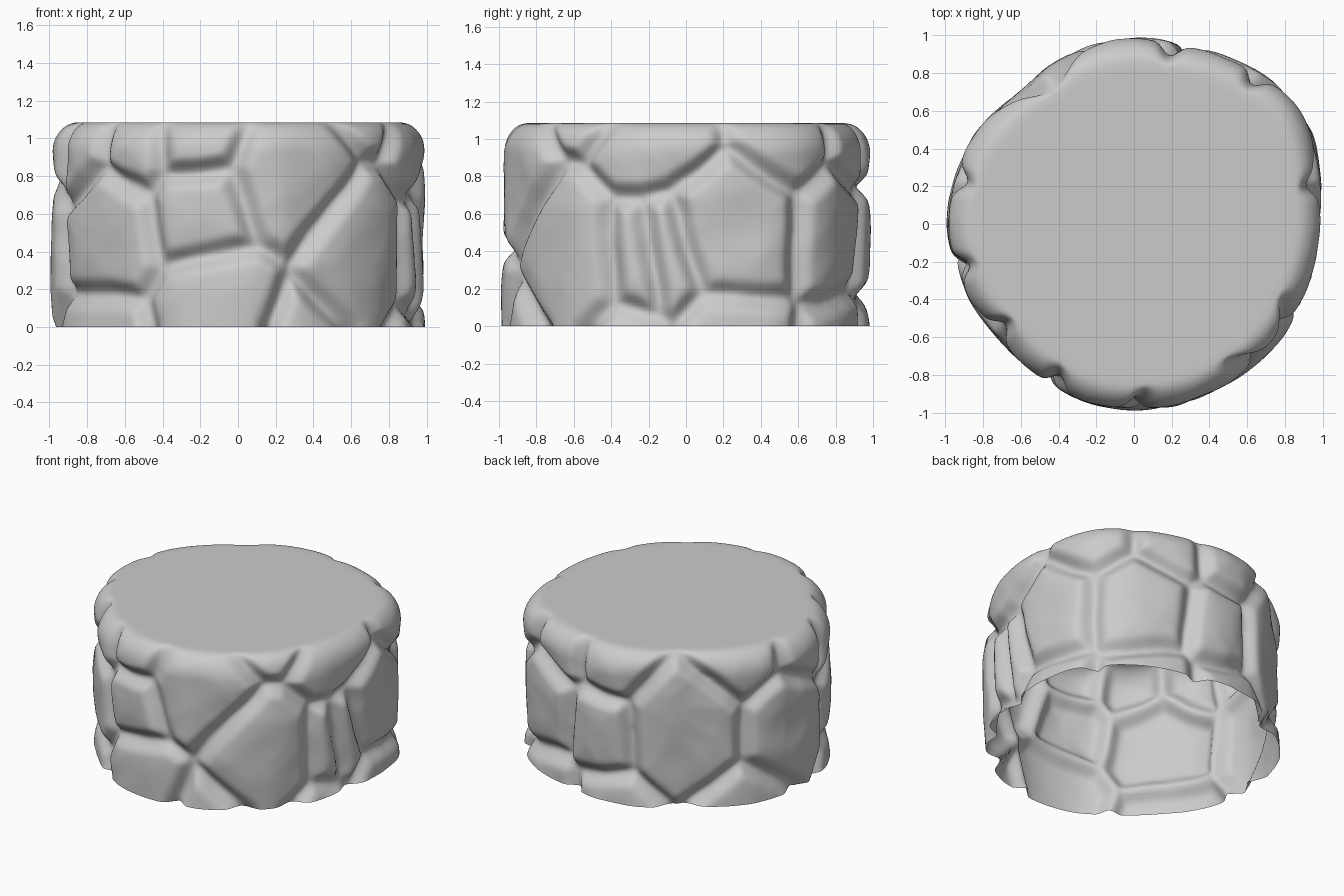
import bpy, bmesh, math
from mathutils import Vector, noise

if "Cube" in bpy.data.objects:
    bpy.data.objects.remove(bpy.data.objects["Cube"], do_unlink=True)

HEIGHT, COLS, ROWS, SHOULDER = 1.085, 320, 72, .14

# Stones in three courses: (angle in degrees, height of the centre, size bonus)
TOP = [(-156, .98, 0), (-129, 1, 0), (-104, 1.02, 0), (-74, .81, .03), (-38, 1.35, 0),
       (-10, 1.04, 0), (34, 1.05, 0), (66, 1.05, 0), (91, 1.05, 0), (150, 1.08, 0), (183, 1.03, 0)]
MIDDLE = [(-141, .5, .04), (-101, .63, 0), (-44, .33, .08), (-17, .33, -.01), (-6, .36, -.01),
          (15, .5, .04), (54, .48, .03), (88, .45, 0), (124, .52, .08), (170, .5, .03)]
BOTTOM = [(-142, -.12, 0), (-97, .1, .01), (-66, -.12, 0), (-22, -.15, 0), (14, -.12, 0),
          (58, -.12, 0), (94, -.08, 0), (148, -.08, 0)]
STONES = [(math.radians(a), z, w) for a, z, w in TOP + MIDDLE + BOTTOM]


def wrap(angle):
    return (angle + math.pi) % math.tau - math.pi


def smooth(t):
    t = min(max(t, 0), 1)
    return t * t * (3 - 2 * t)


def plan_radius(angle):
    """Round plan, flattened on two sides and bulging at one corner."""
    def bump(centre, width):
        return math.exp(-(math.degrees(wrap(angle - math.radians(centre))) / width) ** 2)
    return .99 + .085 * bump(36, 22) - .045 * bump(128, 22) - .045 * bump(-138, 24)


def stone_at(angle, z):
    """Nearest stone, offset from its centre and distance to its joint."""
    near = []
    for i, (a, h, w) in enumerate(STONES):
        d = Vector((wrap(angle - a), z - h))
        near.append((d.length_squared - w, i, d))
    near.sort(key=lambda n: n[0])
    first = near[0]
    joint = min((n[0] - first[0]) / (2 * (n[2] - first[2]).length) for n in near[1:7])
    return first[1], first[2], joint


def wall_radius(angle, z):
    # Wobble the joints slightly so that they look hand cut
    p = Vector((math.cos(angle), math.sin(angle), z))
    bend = noise.noise_vector(p * 3) * .03
    i, d, joint = stone_at(angle + bend.x, z + bend.z)
    # Every stone has its own slope and a planed, chiselled face
    tilt = noise.noise_vector(Vector((i * 3.7, 1.3, 5.1)))
    plan = plan_radius(angle)
    r = plan + (d.x * tilt.x + d.y * tilt.y) * .05
    chip = noise.noise(p * 2.2 + Vector((i, 0, 0)))
    r -= max(chip, 0) * .03 + abs(noise.noise(p * 4)) * .01
    r -= .065 * (1 - smooth(joint / .09)) + .015 * (1 - smooth(joint / .22))
    # Round the shoulder over into the flat top
    t = min(1, max(0, (z - HEIGHT + .17) / .17))
    return r + (plan - SHOULDER - r) * (1 - math.sqrt(1 - t * t))


def ring(bm, radius_of, z):
    verts = []
    for c in range(COLS):
        a = math.tau * c / COLS
        r = radius_of(a)
        verts.append(bm.verts.new((r * math.cos(a), r * math.sin(a), z)))
    return verts


def bridge(bm, low, high):
    for c in range(COLS):
        n = (c + 1) % COLS
        bm.faces.new((low[c], low[n], high[n], high[c]))


# Open-bottomed wall of stones with rows packed closer near the top
bm = bmesh.new()
rings = []
for row in range(ROWS + 1):
    t = row / ROWS
    z = HEIGHT * (1 - (1 - t) ** 1.5)
    rings.append(ring(bm, lambda a: wall_radius(a, z), z))
for low, high in zip(rings, rings[1:]):
    bridge(bm, low, high)

# Soften the joints, leaving the foot and the rim in place
for _ in range(3):
    bmesh.ops.smooth_vert(bm, verts=[v for r in rings[1:-1] for v in r], factor=.5,
                          use_axis_x=True, use_axis_y=True, use_axis_z=True)

# Flat top
inner = ring(bm, lambda a: plan_radius(a) - SHOULDER - .04, HEIGHT)
bridge(bm, rings[-1], inner)
bm.faces.new(inner)

mesh = bpy.data.meshes.new("stone_drum")
bm.to_mesh(mesh)
bm.free()
drum = bpy.data.objects.new("stone_drum", mesh)
bpy.context.collection.objects.link(drum)

# Plain grey stone
stone = bpy.data.materials.new("grey_stone")
stone.use_nodes = True
grey = (.6, .6, .6, 1)
stone.diffuse_color = grey
stone.node_tree.nodes["Principled BSDF"].inputs["Base Color"].default_value = grey
mesh.materials.append(stone)

bpy.context.view_layer.objects.active = drum
drum.select_set(True)
bpy.ops.object.shade_smooth_by_angle(angle=math.radians(60))
